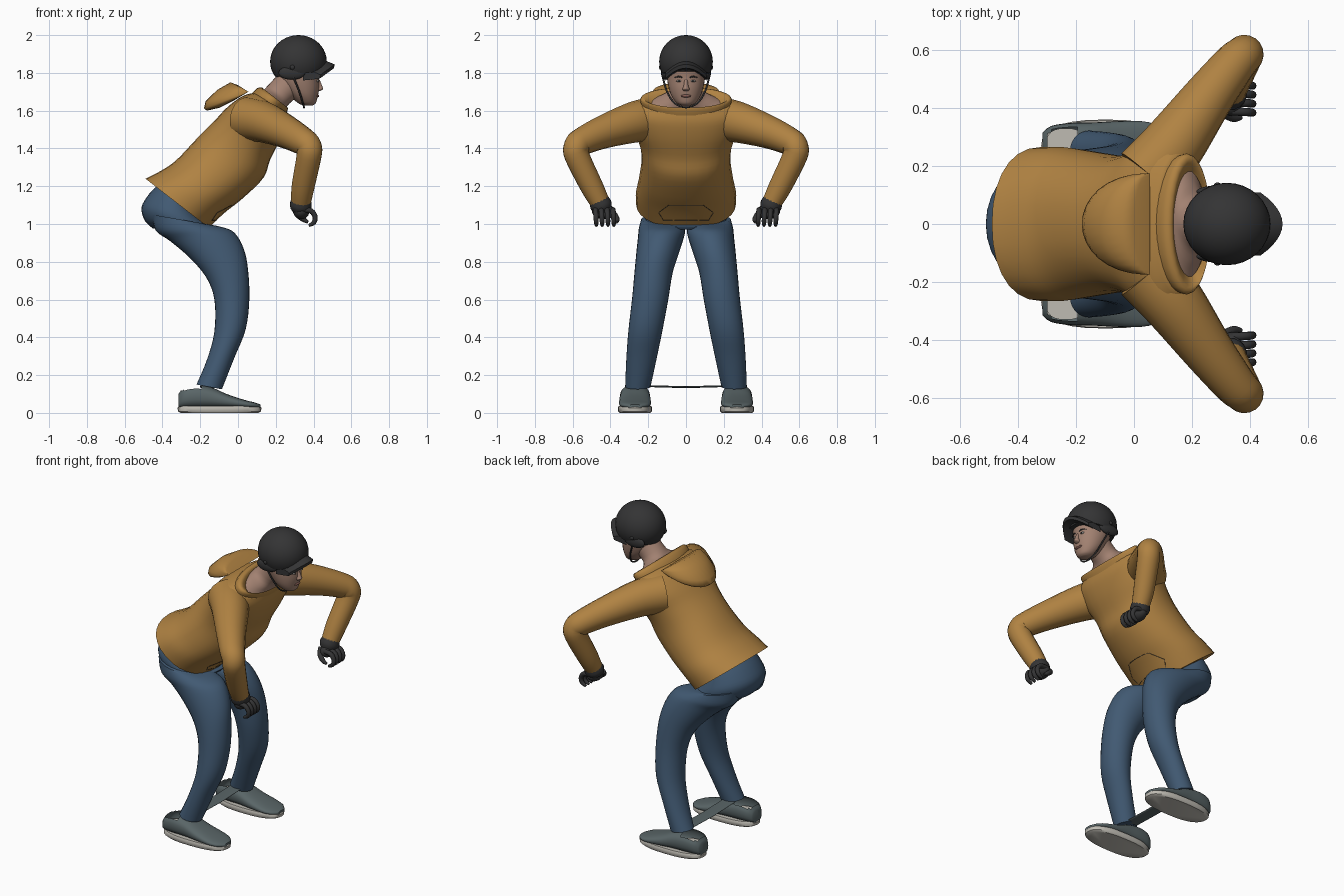
import bpy, bmesh, math
from mathutils import Vector, Matrix
from mathutils.bvhtree import BVHTree

if "Cube" in bpy.data.objects:
    bpy.data.objects.remove(bpy.data.objects["Cube"])


def mat(name, rgb):
    m = bpy.data.materials.new(name)
    m.diffuse_color = (*rgb, 1)
    m.use_nodes = True
    m.node_tree.nodes["Principled BSDF"].inputs["Base Color"].default_value = m.diffuse_color
    return m


OCHRE = mat("ochre_cloth", (0.435, 0.225, 0.055))
DENIM = mat("blue_denim", (0.053, 0.101, 0.17))
BLACK = mat("matte_black", (0.034, 0.034, 0.035))
SKIN = mat("skin", (0.36, 0.22, 0.165))
GREY = mat("shoe_grey", (0.10, 0.13, 0.135))
SOLE = mat("pale_sole", (0.52, 0.50, 0.45))
LIP = mat("lips", (0.24, 0.11, 0.09))
EYE = mat("eye_white", (0.5, 0.48, 0.45))


def finish(name, bm, material, mirror=False, angle=50):
    bmesh.ops.recalc_face_normals(bm, faces=bm.faces)
    me = bpy.data.meshes.new(name)
    bm.to_mesh(me)
    bm.free()
    me.materials.append(material)
    for p in me.polygons:
        p.use_smooth = True
    me.set_sharp_from_angle(angle=math.radians(angle))
    ob = bpy.data.objects.new(name, me)
    bpy.context.collection.objects.link(ob)
    if mirror:
        ob.modifiers.new("mirror", 'MIRROR').use_axis = (False, True, False)
        ob.modifiers["mirror"].use_mirror_merge = False
    return ob


def smooth_rows(rows, n):
    """Catmull-Rom interpolation of parameter rows."""
    if n < 2:
        return rows
    out = []
    for i in range(len(rows) - 1):
        quad = (rows[max(i - 1, 0)], rows[i], rows[i + 1], rows[min(i + 2, len(rows) - 1)])
        for k in range(n):
            t = k / n
            out.append([0.5 * (2 * b + (c - a) * t + (2 * a - 5 * b + 4 * c - d) * t * t
                               + (3 * b - a - 3 * c + d) * t ** 3) for a, b, c, d in zip(*quad)])
    return out + [list(rows[-1])]


def skin_rings(name, rings, material, mirror=False, angle=50):
    bm = bmesh.new()
    vs = [[bm.verts.new(p) for p in r] for r in rings]
    n = len(vs[0])
    for a, b in zip(vs, vs[1:]):
        for i in range(n):
            bm.faces.new((a[i], a[(i + 1) % n], b[(i + 1) % n], b[i]))
    bm.faces.new(vs[0])
    bm.faces.new(vs[-1])
    return finish(name, bm, material, mirror, angle)


def oval(c, u, v, p=2.0, n=28):
    f = lambda t: math.copysign(abs(t) ** (2 / p), t)
    return [c + u * f(math.cos(2 * math.pi * i / n)) + v * f(math.sin(2 * math.pi * i / n))
            for i in range(n)]


def body(name, rows, material, mirror=False, p=2.0, n=4):
    """Rows: back x, back z, front x, front z, centre y, half width."""
    rings = []
    for bx, bz, fx, fz, y, w in smooth_rows(rows, n):
        b, f = Vector((bx, y, bz)), Vector((fx, y, fz))
        rings.append(oval((b + f) / 2, (f - b) / 2, Vector((0, w, 0)), p))
    return skin_rings(name, rings, material, mirror)


def tube(name, rows, material, mirror=False, n=4, sides=18):
    """Rows: x, y, z, radius."""
    rows = smooth_rows(rows, n)
    pts = [Vector(r[:3]) for r in rows]
    last = None
    rings = []
    for i, c in enumerate(pts):
        t = (pts[min(i + 1, len(pts) - 1)] - pts[max(i - 1, 0)]).normalized()
        if last is None:
            u = t.orthogonal().normalized()
        else:
            u = last.rotation_difference(t) @ u
        last = t
        rings.append(oval(c, u * rows[i][3], t.cross(u) * rows[i][3], 2, sides))
    return skin_rings(name, rings, material, mirror)


def blob(name, loc, size, material, mirror=False, cut=None):
    bm = bmesh.new()
    bmesh.ops.create_uvsphere(bm, u_segments=32, v_segments=20, radius=1,
                              matrix=Matrix.Translation(loc) @ Matrix.Diagonal((*size, 1)))
    if cut:
        bmesh.ops.bisect_plane(bm, geom=bm.verts[:] + bm.edges[:] + bm.faces[:],
                               plane_co=cut[0], plane_no=cut[1], clear_inner=True)
        bmesh.ops.holes_fill(bm, edges=[e for e in bm.edges if e.is_boundary])
    return finish(name, bm, material, mirror)


# Leaning hooded top
torso = body("sweater_body", [
    (-0.49, 1.24, -0.155, 0.98, 0, .265), (-0.42, 1.275, -0.07, 1.06, 0, .265),
    (-0.33, 1.335, 0.03, 1.14, 0, .25), (-0.22, 1.45, 0.135, 1.245, 0, .235),
    (-0.13, 1.54, 0.17, 1.34, 0, .25), (-0.06, 1.615, 0.22, 1.44, 0, .288),
    (0.02, 1.675, 0.25, 1.53, 0, .295), (0.085, 1.695, 0.25, 1.59, 0, .24)], OCHRE, p=2.2)
# Wide standing collar that folds inwards
body("collar", [(.07, 1.685, .25, 1.57, 0, .235), (.10, 1.718, .262, 1.60, 0, .243),
                (.128, 1.722, .264, 1.615, 0, .228), (.138, 1.70, .258, 1.605, 0, .20),
                (.14, 1.67, .25, 1.585, 0, .172)], OCHRE, n=2)
tube("sleeve", [
    (.045, .165, 1.555, .118), (.135, .27, 1.54, .109), (.255, .435, 1.488, .088),
    (.345, .55, 1.437, .074), (.376, .58, 1.408, .068), (.376, .577, 1.36, .066),
    (.345, .50, 1.2, .061), (.333, .453, 1.11, .052)], OCHRE, True)

# Folded hood lying behind the neck
anchor = Vector((.055, 0, 1.70))
hood_profile = [(-.18, 1.612), (-.172, 1.65), (-.11, 1.71), (-.04, 1.75), (0, 1.735),
                (.055, 1.70), (-.02, 1.655), (-.10, 1.615), (-.165, 1.60)]
hood = []
for i in range(17):
    a = math.radians(-86 + 172 * i / 16)
    w = math.cos(a) ** 0.9
    hood.append([anchor + (Vector((x, 0, z)) - anchor) * w + Vector((0, .175 * math.sin(a), 0))
                 for x, z in hood_profile])
skin_rings("hood", hood, OCHRE, angle=60)

# Pouch pocket seam laid on the belly
bm = bmesh.new()
bm.from_mesh(torso.data)
tree = BVHTree.FromBMesh(bm)
corners = [(-.09, 1.10), (.09, 1.10), (.145, 1.06), (.12, 1.02), (-.12, 1.02), (-.145, 1.06), (-.09, 1.10)]
seam = []
for (y0, z0), (y1, z1) in zip(corners, corners[1:]):
    for k in range(6):
        hit = tree.ray_cast(Vector((1, y0 + (y1 - y0) * k / 6, z0 + (z1 - z0) * k / 6)), Vector((-1, 0, 0)))[0]
        if hit:
            seam.append((*hit, .0015))
bm.free()
tube("pocket_seam", seam + seam[:1], BLACK, n=1, sides=6)

# Trousers
body("trouser_seat", [
    (-0.42, 1.21, -0.24, 1.08, 0, .18), (-0.47, 1.16, -0.19, 1.03, 0, .20),
    (-0.51, 1.09, -0.15, 1.00, 0, .215), (-0.495, 1.02, -0.12, .985, 0, .21),
    (-0.45, .975, -0.13, .97, 0, .17)], DENIM)
body("trouser_leg", [
    (-0.455, 1.05, -0.17, 1.0, .122, .115), (-0.435, .965, -0.09, .985, .127, .123),
    (-0.36, .91, -0.02, .955, .132, .122), (-0.26, .825, .03, .87, .15, .113),
    (-0.17, .72, .053, .76, .172, .101), (-0.125, .6, .06, .6, .19, .096),
    (-0.125, .43, .04, .44, .215, .09), (-0.165, .28, -.02, .29, .236, .08),
    (-0.22, .15, -.085, .125, .255, .067)], DENIM, True)

# Shoes, soles and the band joining the ankles
shoe_rows = [(-.315, .045, .10), (-.285, .068, .135), (-.22, .078, .148), (-.14, .08, .135), (-.06, .084, .10),
             (.03, .084, .07), (.085, .068, .056), (.118, .03, .045)]
shoe = skin_rings("shoe", [oval(Vector((x, .27, (.025 + z) / 2)), Vector((0, w, 0)),
                                Vector((0, 0, (z - .025) / 2)), 2.5)
                           for x, w, z in smooth_rows(shoe_rows, 3)], GREY, True)
# Open heel showing the insole
bm = bmesh.new()
bm.from_mesh(shoe.data)
bmesh.ops.delete(bm, context='FACES', geom=[
    f for f in bm.faces if f.normal.z > .6 and -.305 < f.calc_center_median().x < -.2])
bm.to_mesh(shoe.data)
bm.free()
skin_rings("insole", [oval(Vector((-.235, .27, z)), Vector((.07, 0, 0)), Vector((0, .06, 0)), 2.5)
                      for z in (.066, .074)], SOLE, True)
skin_rings("sole", [oval(Vector((-.098, .27, z)), Vector((.222 * k, 0, 0)), Vector((0, .09 * k, 0)), 2.5)
                    for z, k in ((0, .92), (.008, .99), (.027, 1), (.036, .96))], SOLE, True, 40)
skin_rings("ankle_band", [oval(Vector((-.16, y, z)), Vector((.04, 0, 0)), Vector((0, 0, .005)), 4, 12)
                          for y, z in ((-.21, .142), (0, .136), (.21, .142))], GREY)

# Neck and head
body("neck", [(.12, 1.695, .25, 1.595, 0, .185), (.138, 1.712, .255, 1.615, 0, .14),
              (.16, 1.735, .28, 1.645, 0, .082), (.22, 1.80, .35, 1.70, 0, .075)], SKIN)
body("head", [(.345, 1.628, .395, 1.628, 0, .025), (.315, 1.642, .412, 1.64, 0, .05),
              (.275, 1.68, .422, 1.675, 0, .076), (.24, 1.72, .43, 1.72, 0, .091),
              (.215, 1.77, .43, 1.77, 0, .10), (.205, 1.83, .435, 1.83, 0, .10),
              (.25, 1.90, .40, 1.90, 0, .08)], SKIN)
body("nose", [(.41, 1.765, .432, 1.765, 0, .009), (.41, 1.73, .446, 1.73, 0, .013),
              (.41, 1.712, .45, 1.714, 0, .019), (.41, 1.703, .43, 1.703, 0, .012)], SKIN)
blob("mouth", (.418, 0, 1.678), (.012, .028, .008), LIP)
blob("eye", (.422, .037, 1.757), (.007, .015, .006), EYE, True)
blob("pupil", (.427, .036, 1.757), (.004, .006, .0055), BLACK, True)
tube("eyebrow", [(.428, .018, 1.775, .003), (.424, .038, 1.781, .004), (.411, .06, 1.775, .002)], BLACK, True, sides=8)

# Helmet with peak, ear pads and chin strap
blob("helmet", (.32, 0, 1.86), (.15, .142, .14), BLACK, cut=((.18, 0, 1.775), (-.13, 0, 1)))
blob("ear_pad", (.285, .112, 1.80), (.07, .02, .036), BLACK, True)
blob("helmet_rivet", (.288, .136, 1.83), (.012, .007, .012), BLACK, True)
peak = []
for i in range(13):
    s = -1 + i / 6
    x, z = -.075 * s * s, -.055 * s * s
    peak.append([Vector((a + x, .108 * s, b + z)) for a, b in
                 ((.42, 1.865), (.475, 1.86), (.512, 1.845), (.508, 1.825), (.47, 1.82), (.42, 1.815))])
skin_rings("helmet_peak", peak, BLACK, angle=35)
tube("chin_strap", [(.29, .125, 1.785, .005), (.325, .10, 1.70, .005), (.343, .06, 1.64, .005),
                    (.35, 0, 1.617, .005), (.343, -.06, 1.64, .005), (.325, -.10, 1.70, .005),
                    (.29, -.125, 1.785, .005)], BLACK, sides=8)

# Gloves with curled fingers
tube("glove_cuff", [(.337, .465, 1.135, .05), (.332, .45, 1.10, .058), (.328, .44, 1.075, .05)], BLACK, True)
blob("glove_palm", (.335, .435, 1.065), (.042, .062, .04), BLACK, True)
for i in range(4):
    y = .388 + .031 * i
    tube("finger_%d" % (i + 1), [
        (.34, y, 1.075, .014), (.385, y - .002, 1.07, .0145), (.408, y - .004, 1.04, .0135),
        (.402, y - .006, 1.008, .0125), (.375, y - .006, .992, .008)], BLACK, True, n=3, sides=10)
tube("thumb", [(.30, .41, 1.08, .016), (.315, .38, 1.05, .016), (.345, .365, 1.025, .014),
               (.37, .368, 1.01, .008)], BLACK, True, n=3, sides=10)
